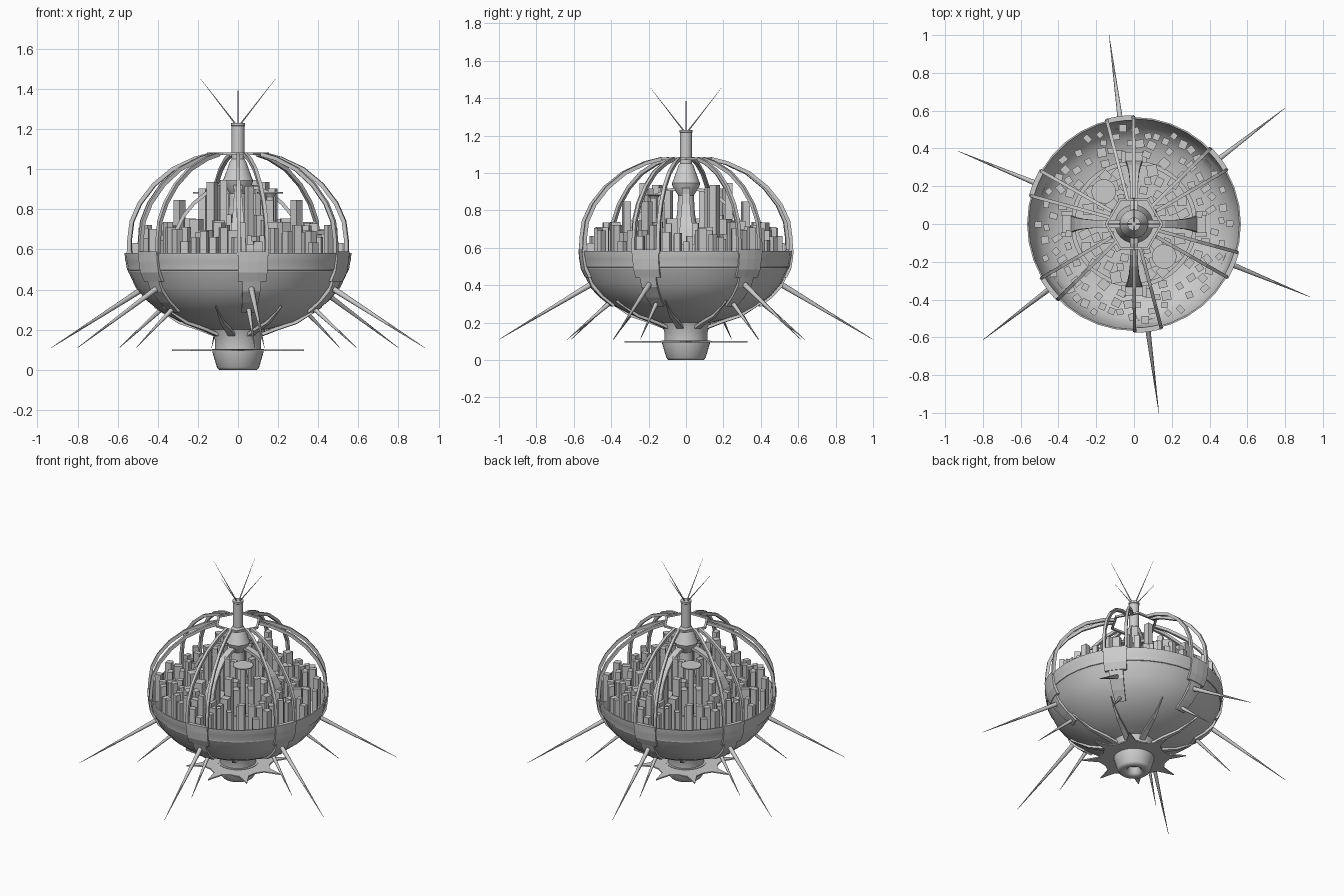
import bpy, bmesh, math, random
from math import sin, cos, pi, radians
from mathutils import Vector, Matrix

if "Cube" in bpy.data.objects:
    bpy.data.objects.remove(bpy.data.objects["Cube"])

random.seed(11)


def finish(name, bm, smooth=None):
    bmesh.ops.recalc_face_normals(bm, faces=bm.faces[:])
    me = bpy.data.meshes.new(name)
    bm.to_mesh(me)
    bm.free()
    ob = bpy.data.objects.new(name, me)
    bpy.context.collection.objects.link(ob)
    if smooth:
        bpy.ops.object.select_all(action='DESELECT')
        ob.select_set(True)
        bpy.context.view_layer.objects.active = ob
        bpy.ops.object.shade_smooth_by_angle(angle=radians(smooth))
    return ob


def pol(r, a, z):
    return Vector((r * cos(a), r * sin(a), z))


def lathe(bm, prof, segs=36, a0=0.0, a1=2 * pi, loop=False):
    """Turn an (r, z) profile; a partial turn of a looped profile is capped."""
    full = abs(a1 - a0 - 2 * pi) < 1e-5
    n = segs if full else segs + 1
    rings = [[bm.verts.new(pol(r, a0 + (a1 - a0) * i / segs, z)) for r, z in prof] for i in range(n)]
    m = len(prof)
    for i in range(segs):
        A, B = rings[i], rings[(i + 1) % n]
        for j in range(m if loop else m - 1):
            k = (j + 1) % m
            bm.faces.new((A[j], B[j], B[k], A[k]))
    if loop and not full:
        bm.faces.new(rings[0])
        bm.faces.new(rings[-1])


def strip(bm, path, ang, depth):
    """Sweep a rectangular bar along (r, z, half width) points in the plane at ang."""
    side = Vector((-sin(ang), cos(ang), 0))
    rings = []
    for i, (r, z, w) in enumerate(path):
        p, q = path[max(i - 1, 0)], path[min(i + 1, len(path) - 1)]
        t = Vector((q[0] - p[0], q[1] - p[1])).normalized()
        nr, nz = t.y * depth / 2, -t.x * depth / 2
        o, c = pol(r + nr, ang, z + nz), pol(r - nr, ang, z - nz)
        rings.append([bm.verts.new(v) for v in (o + side * w, o - side * w, c - side * w, c + side * w)])
    for A, B in zip(rings, rings[1:]):
        for j in range(4):
            bm.faces.new((A[j], A[(j + 1) % 4], B[(j + 1) % 4], B[j]))
    bm.faces.new(rings[0])
    bm.faces.new(rings[-1])


def spike(bm, a, b, r0, r1=0.001, sides=8):
    d = b - a
    M = Matrix.Translation((a + b) / 2) @ d.to_track_quat('Z', 'Y').to_matrix().to_4x4()
    bmesh.ops.create_cone(bm, cap_ends=True, segments=sides, radius1=r0, radius2=r1, depth=d.length, matrix=M)


def box(bm, r, a, z0, z1, sx, sy, rot):
    M = (Matrix.Translation(pol(r, a, (z0 + z1) / 2)) @ Matrix.Rotation(rot, 4, 'Z')
         @ Matrix.Diagonal((sx, sy, z1 - z0, 1)))
    bmesh.ops.create_cube(bm, size=1, matrix=M)


SECTORS = [radians(37.5 + 60 * k) for k in range(6)]

# hull bowl, hollow inside, with a raised inner-city platform
bm = bmesh.new()
lathe(bm, [(.115, .10), (.115, .15), (.135, .20), (.20, .215), (.29, .24), (.385, .29), (.455, .345),
           (.51, .41), (.54, .475), (.548, .49), (.548, .495), (.553, .497), (.56, .54), (.562, .545),
           (.566, .582), (.558, .582), (.548, .54), (.53, .48), (.50, .43), (.45, .39), (.39, .365),
           (.33, .355), (.33, .52), (.0001, .52)], 36)
finish("hull", bm, 25)

# engine bell under the hull, with a recessed nozzle
bm = bmesh.new()
lathe(bm, [(.0001, .05), (.035, .05), (.045, .01), (.06, .0), (.095, .0), (.105, .012), (.128, .09),
           (.13, .105), (.0001, .105)], 32)
finish("engine_bell", bm, 60)

# thin star-shaped collar
bm = bmesh.new()
outline = []
for k in range(8):
    a = k * pi / 4
    outline += [(.33, a), (.225, a + .13), (.205, a + pi / 8), (.225, a + pi / 4 - .13)]
low = [bm.verts.new(pol(r, a, .094)) for r, a in outline]
high = [bm.verts.new(pol(r, a, .102)) for r, a in outline]
bm.faces.new(low)
bm.faces.new(high)
for i in range(len(low)):
    j = (i + 1) % len(low)
    bm.faces.new((low[i], low[j], high[j], high[i]))
finish("star_collar", bm)

# fins joining the neck to the hull underside
bm = bmesh.new()
for k in range(8):
    strip(bm, [(.12, .175, .018), (.20, .205, .016), (.30, .237, .010), (.43, .318, .001)],
          radians(30 + 45 * k), .016)
finish("neck_fins", bm)

# six armour panels wrapping the hull edge
bm = bmesh.new()
for s in SECTORS:
    h = radians(7.6)
    lathe(bm, [(.576, .59), (.571, .54), (.562, .485), (.54, .44), (.52, .44),
               (.535, .50), (.55, .59)], 3, s - h, s + h, True)
    h = radians(5)
    lathe(bm, [(.54, .45), (.515, .39), (.463, .335), (.40, .285), (.38, .30), (.45, .36), (.51, .45)],
              3, s - h, s + h, True)
finish("armour_panels", bm)

# long and short spikes below the panels
bm = bmesh.new()
for s in SECTORS:
    spike(bm, pol(.49, s, .418), pol(1.008, s, .11), .016)
    spike(bm, pol(.40, s, .314), pol(.64, s, .11), .013)
finish("hull_spikes", bm, 50)

# cage ribs, two per panel, and the crown ring they meet
bm = bmesh.new()
cage = [(.562, .57), (.56, .65), (.548, .74), (.507, .83), (.434, .922), (.337, 1.0), (.22, 1.053), (.135, 1.075)]
for s in SECTORS:
    for e in (-1, 1):
        strip(bm, [(r, z, .009) for r, z in cage], s + e * radians(7.2), .02)
finish("cage_ribs", bm)
bm = bmesh.new()
lathe(bm, [(.155, 1.07), (.155, 1.083), (.14, 1.083), (.14, 1.07)], 6, loop=True)
finish("crown_ring", bm)

# central spire
bm = bmesh.new()
lathe(bm, [(.10, .52), (.065, .68), (.048, .78), (.042, .88), (.07, .925), (.076, .945), (.07, .955),
           (.04, 1.04), (.032, 1.05), (.032, 1.215), (.035, 1.218), (.035, 1.23), (.0001, 1.23)], 24)
finish("central_spire", bm, 30)

# four antennas splaying from the spire top
bm = bmesh.new()
for k in range(4):
    spike(bm, pol(.008, k * pi / 2, 1.22), pol(.19, k * pi / 2, 1.455), .004, .0005, 6)
finish("antennas", bm)

# curved buttresses around the spire, with feet
bm = bmesh.new()
arch = [(.045, .915, .02), (.10, .905, .022), (.16, .88, .02), (.22, .83, .022), (.27, .77, .027),
        (.305, .70, .034), (.325, .62, .042), (.33, .50, .045)]
for k in range(4):
    a = k * pi / 2
    strip(bm, arch, a, .018)
    box(bm, .35, a, .42, .62, .06, .09, a)
    for e in (-1, 1):
        box(bm, .36, a + e * .155, .42, .67, .06, .022, a)
finish("buttresses", bm)

# raised ring wall of the inner city
bm = bmesh.new()
lathe(bm, [(.335, .50), (.335, .57), (.312, .57), (.312, .50)], 48, loop=True)
finish("inner_ring_wall", bm, 30)

# landing pads on stalks
bm = bmesh.new()
for a in (radians(133), radians(313)):
    M = Matrix.Translation(pol(.235, a, 0)).to_4x4()
    n = len(bm.verts)
    lathe(bm, [(.018, .52), (.018, .86), (.03, .878), (.065, .88), (.065, .886), (.0001, .886)], 20)
    bm.verts.ensure_lookup_table()
    bmesh.ops.transform(bm, matrix=M, verts=bm.verts[n:])
finish("landing_pads", bm, 30)

# city blocks, generated for half the deck and repeated by a half turn
placed = [(pol(.235, radians(a), 0), .025) for a in (133, 313)]


def scatter(bm, count, rr, top, size):
    made = tries = 0
    while made < count and tries < 4000:
        tries += 1
        r, a = random.uniform(*rr), random.uniform(0, pi)
        sx, sy = random.uniform(*size), random.uniform(*size)
        rad = max(sx, sy) * .58
        p = pol(r, a, 0)
        near_arch = r < .42 and min(abs(p.x), abs(p.y)) < .05
        if near_arch or any((p - q).length < rad + d for q, d in placed):
            continue
        placed.extend([(p, rad), (-p, rad)])
        z, rot = random.uniform(*top), a + random.uniform(-.5, .5)
        base = .51 if r < .33 else .40 + (r - .33) ** 2 * 3.8
        for t in (0, pi):
            box(bm, r, a + t, base, z, sx, sy, rot + t)
        made += 1


bm = bmesh.new()
scatter(bm, 6, (.14, .27), (.86, .95), (.030, .042))
scatter(bm, 2, (.31, .36), (.84, .87), (.038, .045))
finish("tall_towers", bm)
bm = bmesh.new()
scatter(bm, 26, (.12, .30), (.66, .78), (.04, .065))
finish("inner_city_blocks", bm)
bm = bmesh.new()
scatter(bm, 26, (.35, .44), (.64, .74), (.030, .052))
scatter(bm, 24, (.44, .515), (.62, .73), (.028, .045))
finish("outer_city_blocks", bm)
